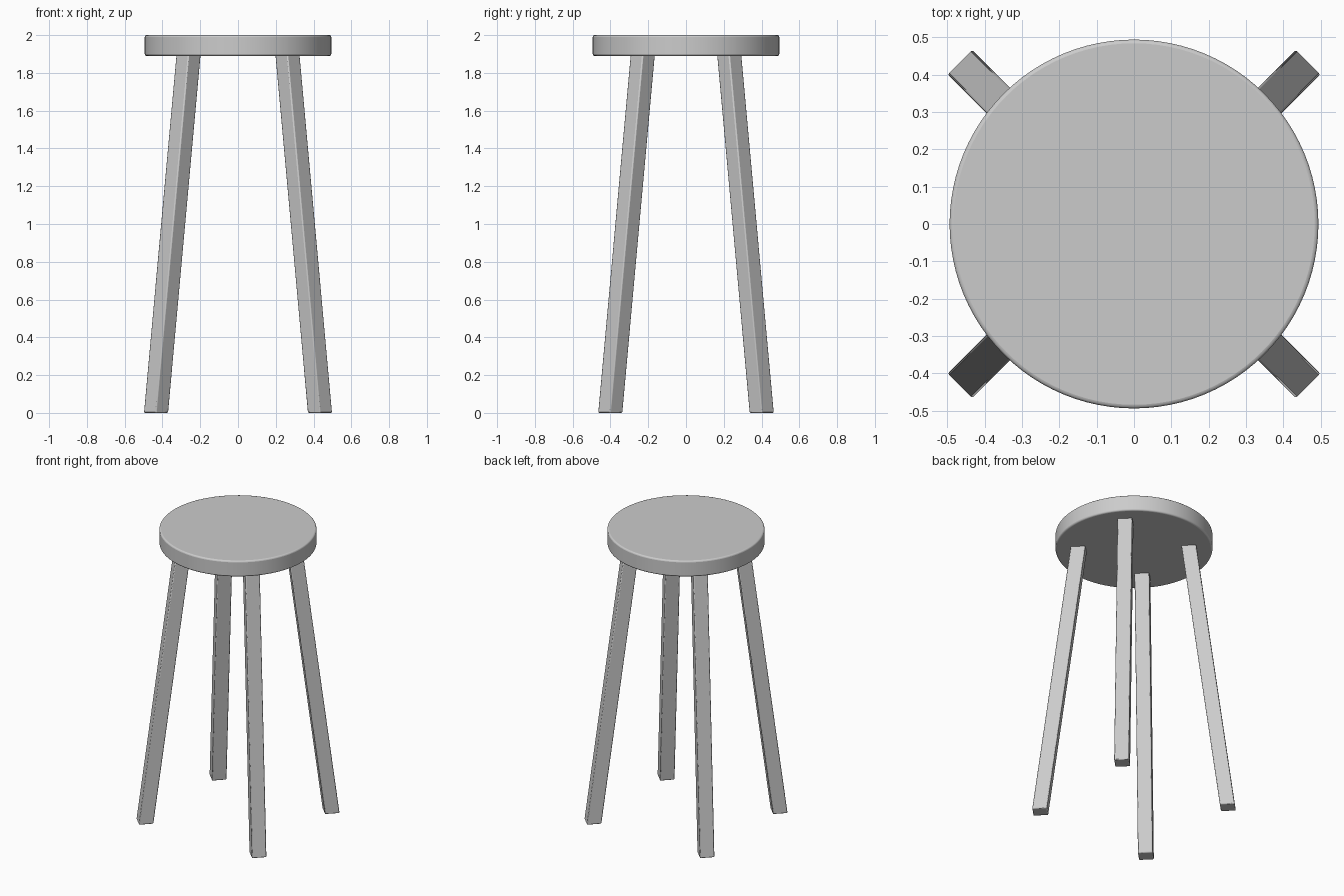
import bpy, math
from mathutils import Vector

if "Cube" in bpy.data.objects:
    bpy.data.objects.remove(bpy.data.objects["Cube"])


def finish(obj, width, segments=3):
    # Soft rounded edges and smooth shading
    mod = obj.modifiers.new("soft_edges", "BEVEL")
    mod.width = width
    mod.segments = segments
    mod.limit_method = "ANGLE"
    mod.angle_limit = math.radians(30)
    bpy.ops.object.select_all(action="DESELECT")
    obj.select_set(True)
    bpy.context.view_layer.objects.active = obj
    bpy.ops.object.shade_smooth_by_angle(angle=math.radians(40))


# Round seat
SEAT_BOTTOM = 1.89
bpy.ops.mesh.primitive_cylinder_add(vertices=96, radius=0.494, depth=2 - SEAT_BOTTOM,
                                    location=(0, 0, (2 + SEAT_BOTTOM) / 2))
seat = bpy.context.object
seat.name = "seat"
finish(seat, 0.01)


def leg(name, sx, sy):
    # Square leg turned 45 degrees, splayed outward, cut level at both ends
    foot = Vector((0.434 * sx, 0.401 * sy, 0))
    top = Vector((0.262 * sx, 0.229 * sy, SEAT_BOTTOM + 0.005))
    r = 0.066
    diamond = [Vector((r, 0, 0)), Vector((0, r, 0)), Vector((-r, 0, 0)), Vector((0, -r, 0))]
    verts = [foot + d for d in diamond] + [top + d for d in diamond]
    faces = [(3, 2, 1, 0), (4, 5, 6, 7)]
    faces += [(i, (i + 1) % 4, (i + 1) % 4 + 4, i + 4) for i in range(4)]
    mesh = bpy.data.meshes.new(name)
    mesh.from_pydata(verts, [], faces)
    obj = bpy.data.objects.new(name, mesh)
    bpy.context.collection.objects.link(obj)
    finish(obj, 0.006, 2)


# Four splayed legs
for end, sy in (("front", -1), ("back", 1)):
    for side, sx in (("left", -1), ("right", 1)):
        leg(f"{end}_{side}_leg", sx, sy)
